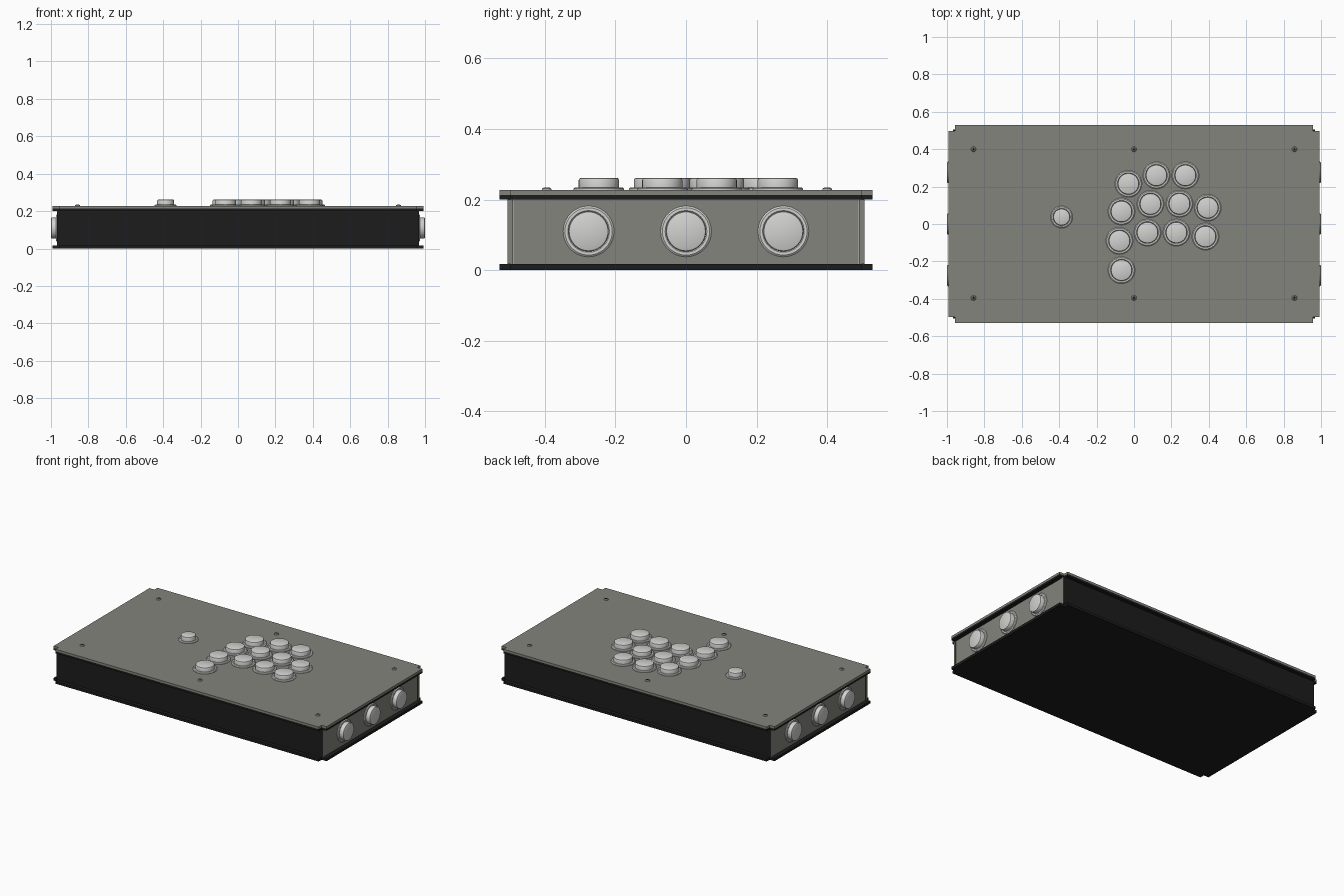
import bpy, bmesh, math
from mathutils import Matrix

cube = bpy.data.objects.get("Cube")
if cube:
    bpy.data.objects.remove(cube, do_unlink=True)


def material(name, r, g, b):
    m = bpy.data.materials.new(name)
    m.use_nodes = True
    m.diffuse_color = (r, g, b, 1)
    m.node_tree.nodes["Principled BSDF"].inputs["Base Color"].default_value = (r, g, b, 1)
    return m


GREY = material("warm grey", 0.23, 0.23, 0.2)
BLACK = material("black", 0.012, 0.012, 0.012)
WHITE = material("pale plastic", 0.64, 0.64, 0.63)
STEEL = material("screw steel", 0.4, 0.4, 0.4)


def finish(name, bm, mats):
    bmesh.ops.recalc_face_normals(bm, faces=bm.faces[:])
    mesh = bpy.data.meshes.new(name)
    bm.to_mesh(mesh)
    bm.free()
    for m in mats:
        mesh.materials.append(m)
    ob = bpy.data.objects.new(name, mesh)
    bpy.context.collection.objects.link(ob)
    return ob


def plate(name, z0, z1, mat):
    """Flat sheet with a small square notch at each corner."""
    X, Y, nx, ny = 0.993, 0.529, 0.957, 0.498
    quarter = [(X, ny), (nx, ny), (nx, Y)]
    pts = []
    for sx, sy in ((1, 1), (-1, 1), (-1, -1), (1, -1)):
        corner = [(sx * x, sy * y) for x, y in quarter]
        pts += corner if sx * sy > 0 else corner[::-1]
    bm = bmesh.new()
    face = bm.faces.new([bm.verts.new((x, y, z0)) for x, y in pts])
    top = bmesh.ops.extrude_face_region(bm, geom=[face])["geom"]
    bmesh.ops.translate(bm, vec=(0, 0, z1 - z0),
                        verts=[v for v in top if isinstance(v, bmesh.types.BMVert)])
    return finish(name, bm, [mat])


def box(name, centre, size, mats):
    bm = bmesh.new()
    bmesh.ops.create_cube(bm, size=1, matrix=Matrix.Translation(centre) @ Matrix.Diagonal((*size, 1)))
    return finish(name, bm, mats)


def lathe(name, profile, mats, steps=40):
    """Turn a radius/height profile about z."""
    bm = bmesh.new()
    verts = [bm.verts.new((r, 0, z)) for r, z in profile]
    edges = [bm.edges.new(pair) for pair in zip(verts, verts[1:])]
    bmesh.ops.spin(bm, geom=verts + edges, cent=(0, 0, 0), axis=(0, 0, 1),
                   angle=math.tau, steps=steps)
    bmesh.ops.remove_doubles(bm, verts=bm.verts[:], dist=0.0001)
    ob = finish(name, bm, mats)
    bpy.ops.object.select_all(action="DESELECT")
    bpy.context.view_layer.objects.active = ob
    ob.select_set(True)
    bpy.ops.object.shade_smooth_by_angle(angle=math.radians(30))
    return ob


def button(name, flange, cap):
    return lathe(name, [(0, 0), (flange, 0), (flange, 0.004), (flange - 0.005, 0.008),
                        (cap + 0.002, 0.008), (cap, 0.006), (cap, 0.029),
                        (cap - 0.002, 0.033), (cap - 0.006, 0.035), (0, 0.035)], [WHITE])


def copy(ob, name):
    new = ob.copy()
    new.name = name
    bpy.context.collection.objects.link(new)
    return new


# Sheets of the case
plate("bottom_plate", 0, 0.017, BLACK)
plate("top_backing_plate", 0.2, 0.213, BLACK)
plate("top_panel", 0.213, 0.227, GREY)

# Walls: long black ones with grey ends, short grey ones between them
for side, sy in (("front", -1), ("back", 1)):
    wall = box(side + "_wall", (0, sy * 0.498, 0.1085), (1.936, 0.015, 0.183), [BLACK, GREY])
    for f in wall.data.polygons:
        f.material_index = int(abs(f.normal.x) > 0.5)
for side, sx in (("right", -1), ("left", 1)):
    box(side + "_wall", (sx * 0.9575, 0, 0.1085), (0.015, 0.978, 0.183), [GREY])

# Buttons on the top panel
TOP = 0.227
spots = [(-0.03, 0.215), (0.12, 0.26), (0.275, 0.26),
         (-0.067, 0.067), (0.088, 0.107), (0.243, 0.108), (0.394, 0.087),
         (-0.078, -0.09), (0.072, -0.046), (0.227, -0.046), (0.382, -0.067),
         (-0.067, -0.247)]
main = button("top_button", 0.072, 0.057)
for i, (x, y) in enumerate(spots):
    ob = main if i == 0 else copy(main, "top_button")
    ob.location = (x, y, TOP)
button("small_button", 0.059, 0.045).location = (-0.387, 0.037, TOP)

# Buttons on the short walls
for side, sx in (("right", -1), ("left", 1)):
    for y in (-0.276, 0, 0.276):
        ob = copy(main, side + "_side_button")
        ob.location = (sx * 0.965, y, 0.11)
        ob.rotation_euler = (0, sx * math.pi / 2, 0)

# Screws with a dark hexagonal socket
for x in (-0.858, 0, 0.858):
    for y in (-0.395, 0.4):
        screw = lathe("screw", [(0, 0), (0.014, 0), (0.013, 0.004), (0.009, 0.007), (0, 0.007)],
                      [STEEL], 20)
        screw.location = (x, y, TOP)
        bm = bmesh.new()
        bmesh.ops.create_cone(bm, cap_ends=True, segments=6, radius1=0.007, radius2=0.007, depth=0.002)
        finish("screw_socket", bm, [BLACK]).location = (x, y, TOP + 0.0068)
